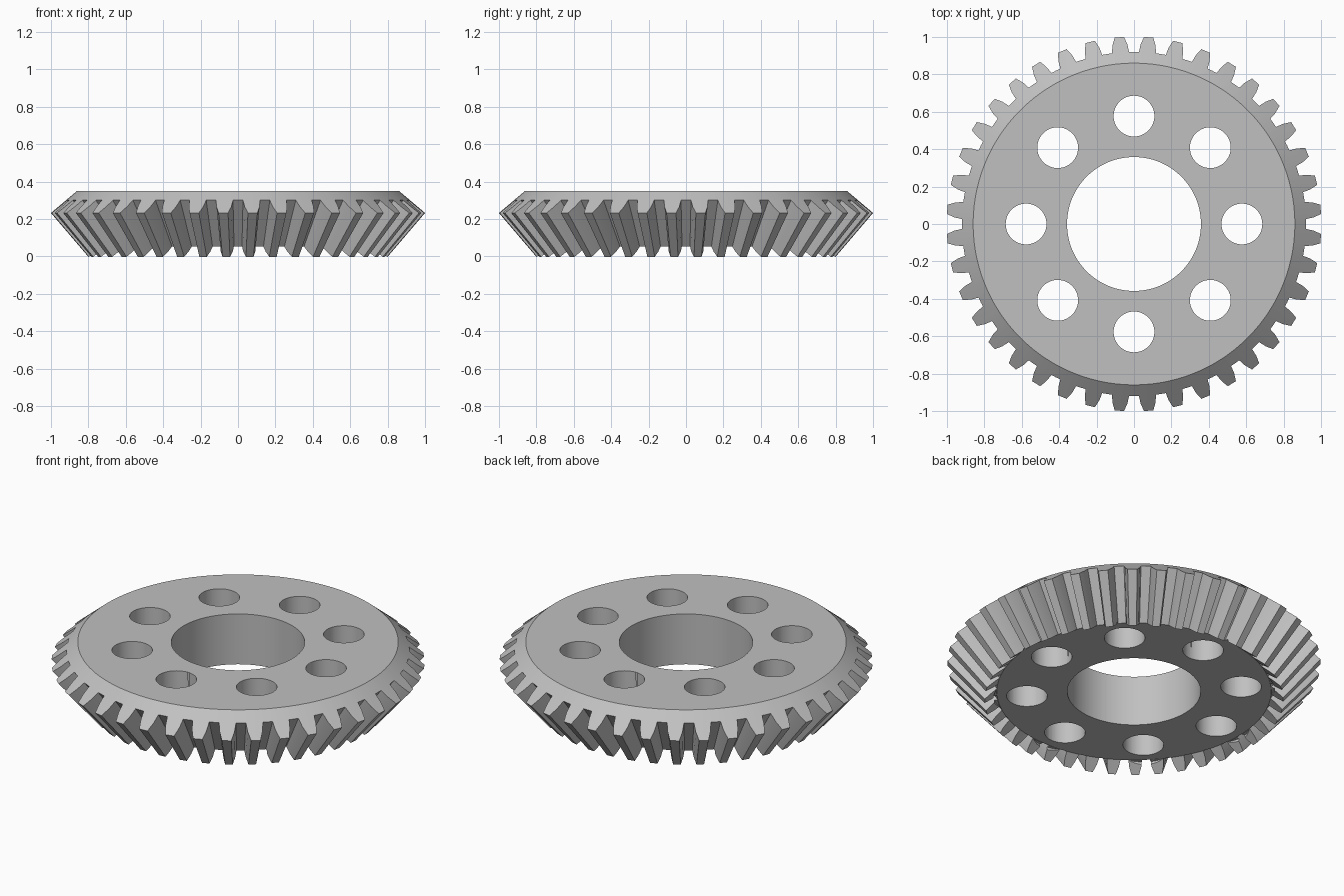
import bpy, bmesh
from math import sin, cos, radians

if "Cube" in bpy.data.objects:
    bpy.data.objects.remove(bpy.data.objects["Cube"])

TEETH = 40
PITCH = 360 / TEETH
APEX = -0.94            # height of the point where all tooth lines meet
INNER = 0.8             # size of the small tooth end relative to the large one
ROOT, TIP = (0.92, 0.30), (1.0015, 0.232)
# Half tooth: angle from the tooth centre, height fraction from root to tip
FLANK = [(2.85, 0), (2.38, 0.5), (1.45, 1)]

steel = bpy.data.materials.new("steel grey")
steel.use_nodes = True
colour = (0.53, 0.53, 0.53, 1)
steel.diffuse_color = colour
steel.node_tree.nodes["Principled BSDF"].inputs["Base Color"].default_value = colour


def scaled(r, z):
    """Move a profile point towards the cone apex, to the small tooth end."""
    return r * INNER, APEX + (z - APEX) * INNER


# Tooth outline around the wheel
tooth = [(-a, t) for a, t in FLANK] + [(a, t) for a, t in FLANK[::-1]] + [(PITCH / 2, 0)]
outline = [(radians((i + 0.5) * PITCH + a), t) for i in range(TEETH) for a, t in tooth]


def at_height(t):
    return tuple(p + (q - p) * t for p, q in zip(ROOT, TIP))


# Gear body: rings from the bore over the top, across the teeth and back below
bm = bmesh.new()


def ring(profile):
    verts = []
    for a, t in outline:
        r, z = profile(t)
        verts.append(bm.verts.new((r * sin(a), r * cos(a), z)))
    return verts


bottom = scaled(*ROOT)[1]
rings = [
    ring(lambda t: (0.358, 0.35)),
    ring(lambda t: (0.86, 0.35)),
    ring(lambda t: ROOT),
    ring(at_height),
    ring(lambda t: scaled(*at_height(t))),
    ring(lambda t: scaled(*ROOT)),
    ring(lambda t: (0.358, bottom)),
]
for low, high in zip(rings, rings[1:] + rings[:1]):
    for i in range(len(outline)):
        j = (i + 1) % len(outline)
        bm.faces.new((low[i], low[j], high[j], high[i]))
bmesh.ops.remove_doubles(bm, verts=bm.verts, dist=1e-5)
bmesh.ops.recalc_face_normals(bm, faces=bm.faces)
mesh = bpy.data.meshes.new("bevel_gear")
bm.to_mesh(mesh)
bm.free()
gear = bpy.data.objects.new("bevel_gear", mesh)
bpy.context.collection.objects.link(gear)
mesh.materials.append(steel)


def cut_holes(name, radius, z0, z1):
    """Cut a circle of eight cylinders from the gear."""
    cb = bmesh.new()
    for i in range(8):
        made = bmesh.ops.create_cone(cb, cap_ends=True, segments=64, radius1=radius,
                                     radius2=radius, depth=z1 - z0)
        a = radians(45 * i)
        bmesh.ops.translate(cb, verts=made["verts"],
                            vec=(0.577 * cos(a), 0.577 * sin(a), (z0 + z1) / 2))
    cm = bpy.data.meshes.new(name)
    cb.to_mesh(cm)
    cb.free()
    cm.materials.append(steel)
    cutter = bpy.data.objects.new(name, cm)
    bpy.context.collection.objects.link(cutter)
    mod = gear.modifiers.new(name, "BOOLEAN")
    mod.operation, mod.solver, mod.object = "DIFFERENCE", "EXACT", cutter
    bpy.context.view_layer.objects.active = gear
    bpy.ops.object.modifier_apply(modifier=name)
    bpy.data.objects.remove(cutter)


# Bolt holes, and the clearance for bolt heads in the tooth ends below
cut_holes("bolt_holes", 0.109, -0.2, 0.6)
cut_holes("bolt_head_clearance", 0.18, -0.2, bottom - 0.001)

bpy.ops.object.select_all(action="DESELECT")
gear.select_set(True)
bpy.context.view_layer.objects.active = gear
bpy.ops.object.shade_smooth_by_angle(angle=radians(25))
